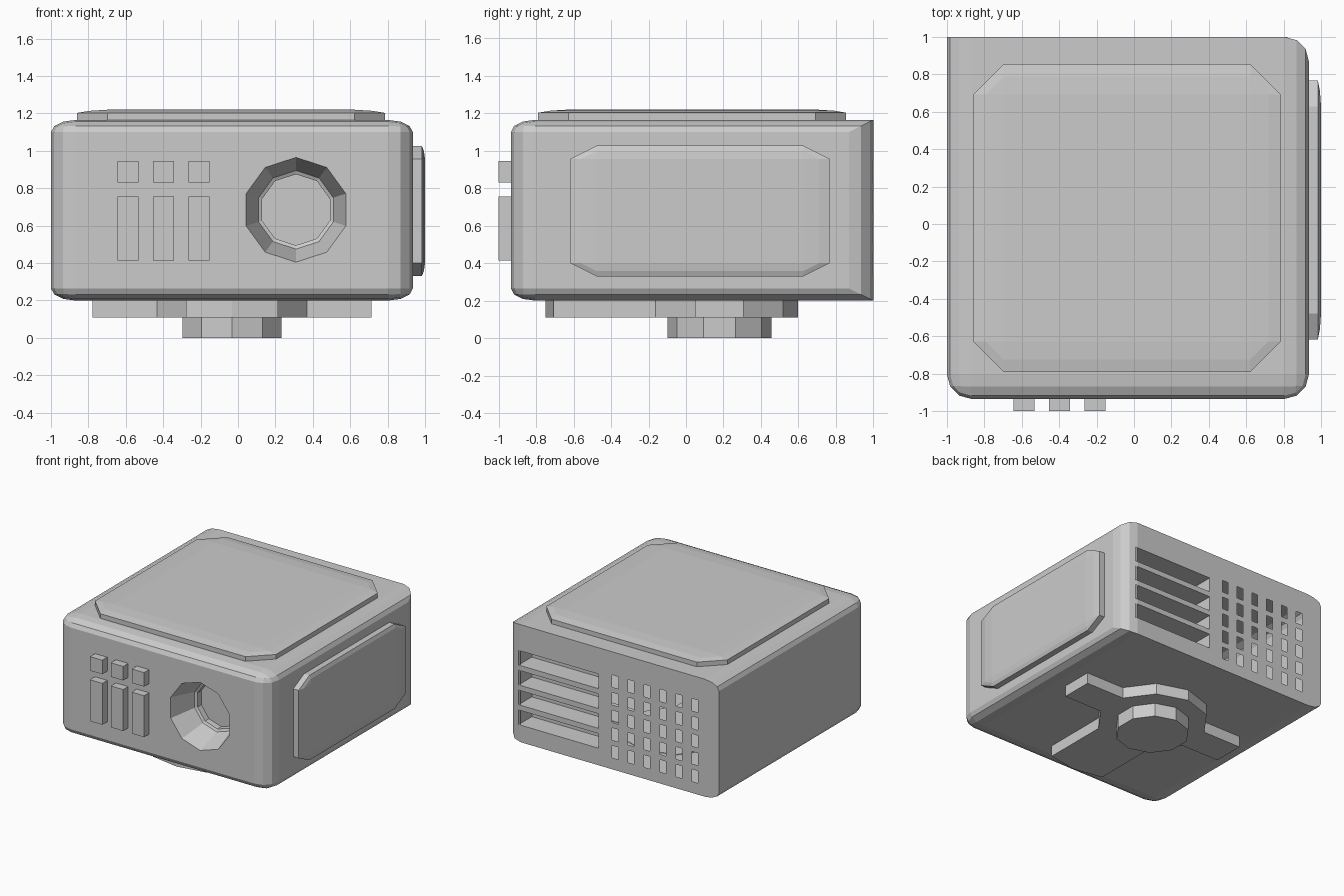
import bpy, bmesh, math
from mathutils import Matrix, Vector

if "Cube" in bpy.data.objects:
    bpy.data.objects.remove(bpy.data.objects["Cube"])


def finish(name, bm):
    mesh = bpy.data.meshes.new(name)
    bm.to_mesh(mesh)
    bm.free()
    obj = bpy.data.objects.new(name, mesh)
    bpy.context.collection.objects.link(obj)
    return obj


def add_box(bm, lo, hi):
    lo, hi = Vector(lo), Vector(hi)
    mat = Matrix.Translation((lo + hi) / 2) @ Matrix.Diagonal((*(hi - lo), 1))
    return bmesh.ops.create_cube(bm, size=1, matrix=mat)["verts"]


def prism(name, pts, z0, z1):
    bm = bmesh.new()
    low = [bm.verts.new((x, y, z0)) for x, y in pts]
    high = [bm.verts.new((x, y, z1)) for x, y in pts]
    bm.faces.new(low[::-1])
    bm.faces.new(high)
    n = len(pts)
    for i in range(n):
        j = (i + 1) % n
        bm.faces.new((low[i], low[j], high[j], high[i]))
    bmesh.ops.recalc_face_normals(bm, faces=bm.faces)
    return finish(name, bm)


def panel(name, u, v, cu, cv, levels, place):
    """Chamfered pad with a softly domed face; levels are (inset 0..1, height)."""
    bm = bmesh.new()
    uc, vc = sum(u) / 2, sum(v) / 2
    hu, hv = (u[1] - u[0]) / 2, (v[1] - v[0]) / 2
    for t, h in levels:
        for su in (-1, 1):
            for sv in (-1, 1):
                a = (uc + su * (hu - cu * t), vc + sv * (hv - cv))
                b = (uc + su * (hu - cu), vc + sv * (hv - cv * t))
                for p in ((a, b) if t < 1 else (a,)):
                    bm.verts.new(place(p[0], p[1], h))
    bmesh.ops.convex_hull(bm, input=bm.verts)
    bmesh.ops.dissolve_limit(bm, angle_limit=0.01, verts=bm.verts, edges=bm.edges)
    bmesh.ops.recalc_face_normals(bm, faces=bm.faces)
    return finish(name, bm)


# Body shell: bevelled everywhere except the top, bottom and left edges of the back
bm = bmesh.new()
add_box(bm, (-1, -0.935, 0.4), (0.935, 1, 2.33))
edges = []
for e in bm.edges:
    mid = (e.verts[0].co + e.verts[1].co) / 2
    if mid.y < 0.99 or mid.x > 0.9:
        edges.append(e)
bmesh.ops.bevel(bm, geom=edges, offset=0.13, segments=3, profile=0.5,
                affect='EDGES', clamp_overlap=False)
bmesh.ops.scale(bm, vec=(1, 1, 0.5), verts=bm.verts)
bm.normal_update()

# Back openings: four wide slots and a grid of small holes
slots = [(0.095, 0.82, 0.34 + 0.163 * i, 0.46 + 0.163 * i) for i in range(4)]
holes = [(-0.085 - 0.145 * i, -0.03 - 0.145 * i, 0.295 + 0.145 * j, 0.395 + 0.145 * j)
         for i in range(6) for j in range(5)]


def back_faces():
    bm.normal_update()
    return [f for f in bm.faces if f.normal.y > 0.99 and f.calc_center_median().y > 0.995]


cuts = {(k // 2 * 2, round(r[k], 4)) for r in slots + holes for k in range(4)}
for axis, value in sorted(cuts):
    faces = back_faces()
    geom = faces + list({e for f in faces for e in f.edges}) + \
        list({v for f in faces for v in f.verts})
    co, no = Vector(), Vector()
    co[axis] = value
    no[axis] = 1
    bmesh.ops.bisect_plane(bm, geom=geom, plane_co=co, plane_no=no, dist=1e-5)
gone = []
for f in back_faces():
    c = f.calc_center_median()
    if any(a < c.x < b and lo < c.z < hi for a, b, lo, hi in slots + holes):
        gone.append(f)
bmesh.ops.delete(bm, geom=gone, context='FACES')

# Front face with a ten-sided stepped recess
bm.normal_update()
front = max((f for f in bm.faces if f.normal.y < -0.99), key=lambda f: f.calc_area())
rim = list(front.edges)
bmesh.ops.delete(bm, geom=[front], context='FACES_ONLY')
rings = []
for r, y in ((0.28, -0.935), (0.21, -0.72), (0.19, -0.71), (0.19, -0.66)):
    rings.append([bm.verts.new((0.31 + r * math.sin(i * math.pi / 5), y,
                                0.685 + r * math.cos(i * math.pi / 5))) for i in range(10)])
rim += [bm.edges.new((rings[0][i], rings[0][(i + 1) % 10])) for i in range(10)]
bmesh.ops.triangle_fill(bm, use_beauty=True, edges=rim, normal=(0, -1, 0))
for a, b in zip(rings, rings[1:]):
    for i in range(10):
        j = (i + 1) % 10
        bm.faces.new((a[i], a[j], b[j], b[i]))
bm.faces.new(rings[-1])
bmesh.ops.recalc_face_normals(bm, faces=bm.faces)
finish("body", bm)

# Slot pockets: open boxes facing inwards
bm = bmesh.new()
for a, b, lo, hi in slots:
    add_box(bm, (a, 0.83, lo), (b, 1, hi))
bm.normal_update()
bmesh.ops.delete(bm, geom=[f for f in bm.faces if f.normal.y > 0.9], context='FACES_ONLY')
bmesh.ops.reverse_faces(bm, faces=bm.faces)
finish("vent_pockets", bm)

# Front buttons
for i in range(3):
    x = -0.645 + 0.19 * i
    for kind, z0, z1 in (("small", 0.83, 0.945), ("tall", 0.415, 0.755)):
        bm = bmesh.new()
        add_box(bm, (x, -1, z0), (x + 0.112, -0.93, z1))
        finish(f"{kind}_button_{i + 1}", bm)

# Top and right pads
panel("top_panel", (-0.86, 0.785), (-0.79, 0.855), 0.163, 0.163,
      ((0, 1.16), (0, 1.203), (0.4, 1.214), (1, 1.22)), lambda u, v, h: (u, v, h))
panel("side_panel", (-0.618, 0.767), (0.33, 1.027), 0.14, 0.07,
      ((0, 0.93), (0, 0.983), (0.4, 0.994), (1, 1.0)), lambda u, v, h: (h, u, v))

# Underside: three-legged bracket and ten-sided foot, sharing one centre
CX, CY = -0.032, 0.178
half = [(0, 0.42), (0.247, 0.34), (0.40, 0.13), (0.747, 0.13), (0.747, -0.13),
        (0.40, -0.13), (0.247, -0.34), (0.247, -0.885), (0, -0.928)]
outline = half + [(-x, y) for x, y in half[-2:0:-1]]
prism("bracket", [(CX + x, CY + y) for x, y in outline], 0.11, 0.205)
prism("foot", [(CX + 0.278 * math.sin(i * math.pi / 5), CY + 0.278 * math.cos(i * math.pi / 5))
               for i in range(10)], 0, 0.11)
